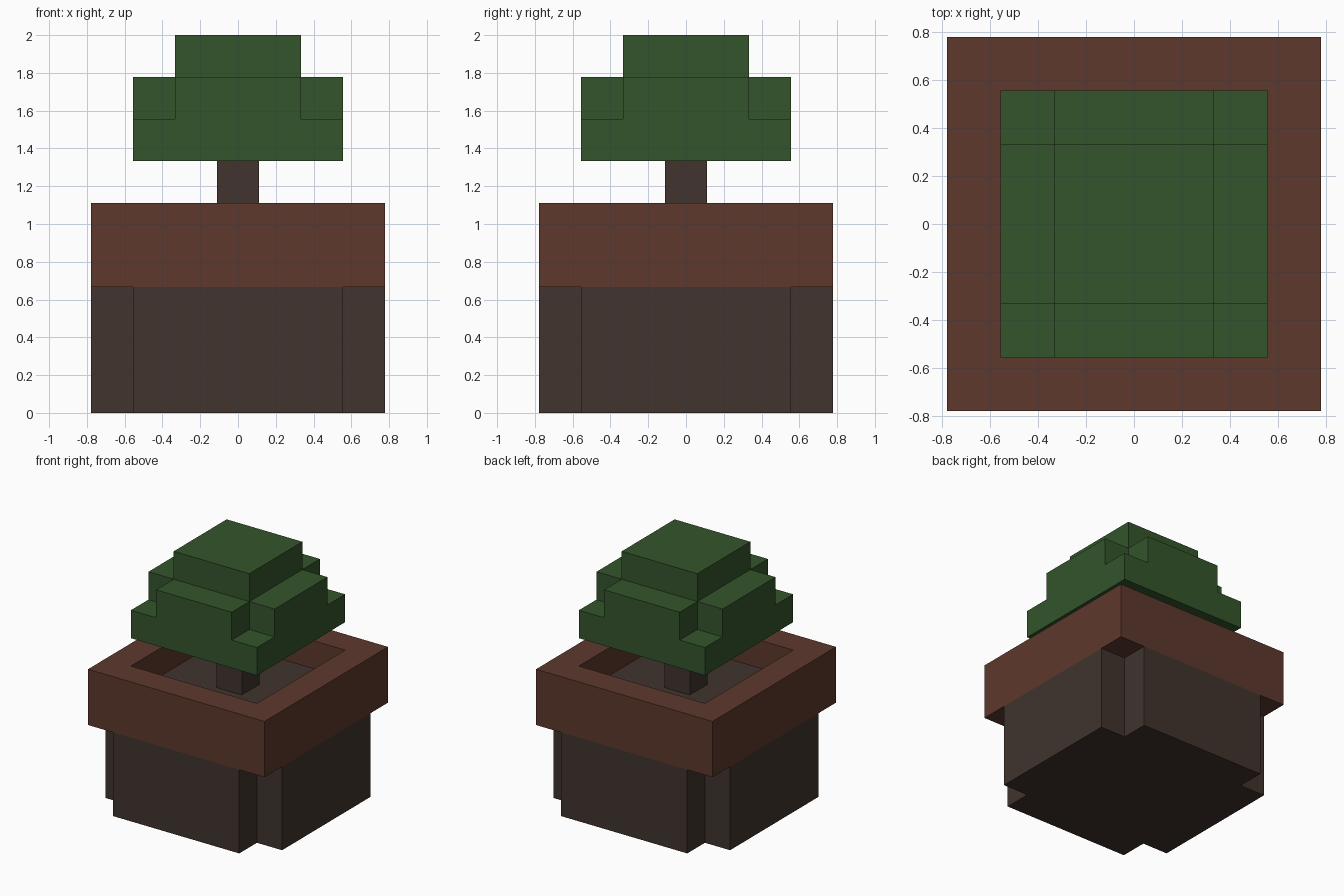
import bpy, bmesh
from math import radians

if "Cube" in bpy.data.objects:
    bpy.data.objects.remove(bpy.data.objects["Cube"], do_unlink=True)

U = 2 / 18  # one block unit


def material(name, rgb):
    m = bpy.data.materials.new(name)
    m.use_nodes = True
    m.diffuse_color = (*rgb, 1)
    m.node_tree.nodes["Principled BSDF"].inputs["Base Color"].default_value = (*rgb, 1)
    return m


leaf_green = material("leaf green", (0.0331, 0.0900, 0.0242))
clay = material("red brown clay", (0.110, 0.0400, 0.0257))
dark_brown = material("dark brown", (0.0520, 0.0340, 0.0265))


def finish(name, bm, mat):
    me = bpy.data.meshes.new(name)
    bm.to_mesh(me)
    bm.free()
    me.materials.append(mat)
    ob = bpy.data.objects.new(name, me)
    bpy.context.collection.objects.link(ob)
    return ob


def block_solid(name, mat, edges, levels, layers):
    """One closed skin around the filled cells; each layer is a 3x3 plan of '#' cells."""
    filled = {(x, y, z) for z, plan in enumerate(layers)
              for y, row in enumerate(plan.split()) for x, c in enumerate(row) if c == "#"}
    axes = (edges, edges, levels)
    bm = bmesh.new()
    for cell in filled:
        for a in range(3):
            for side in (0, 1):
                near = list(cell)
                near[a] += 2 * side - 1
                if tuple(near) in filled:
                    continue
                b, c = (a + 1) % 3, (a + 2) % 3
                quad = []
                for i, j in ((0, 0), (1, 0), (1, 1), (0, 1)):
                    k = [0, 0, 0]
                    k[a], k[b], k[c] = cell[a] + side, cell[b] + i, cell[c] + j
                    quad.append(bm.verts.new([axes[n][k[n]] * U for n in range(3)]))
                bm.faces.new(quad if side else quad[::-1])
    # Weld the skin and merge its flat regions
    bmesh.ops.remove_doubles(bm, verts=bm.verts, dist=1e-4)
    bmesh.ops.dissolve_limit(bm, angle_limit=radians(1), verts=bm.verts, edges=bm.edges)
    return finish(name, bm, mat)


FULL, CROSS = "### ### ###", ".#. ### .#."
RING, CORE = "### #.# ###", "... .#. ..."

# Pot: notched body below an overhanging square rim
block_solid("pot_body", dark_brown, (-7, -5, 5, 7), (0, 6), [CROSS])
block_solid("pot_rim", clay, (-7, -5, 5, 7), (6, 10), [RING])

# Soil sheet sunk inside the rim
bm = bmesh.new()
bmesh.ops.create_grid(bm, x_segments=1, y_segments=1, size=5 * U)
bmesh.ops.translate(bm, verts=bm.verts, vec=(0, 0, 8 * U))
finish("soil", bm, dark_brown)

# Tree: square trunk and stepped crown
block_solid("trunk", dark_brown, (-3, -1, 1, 3), (8, 12), [CORE])
block_solid("foliage", leaf_green, (-5, -3, 3, 5), (12, 14, 16, 18), [FULL, CROSS, CORE])
